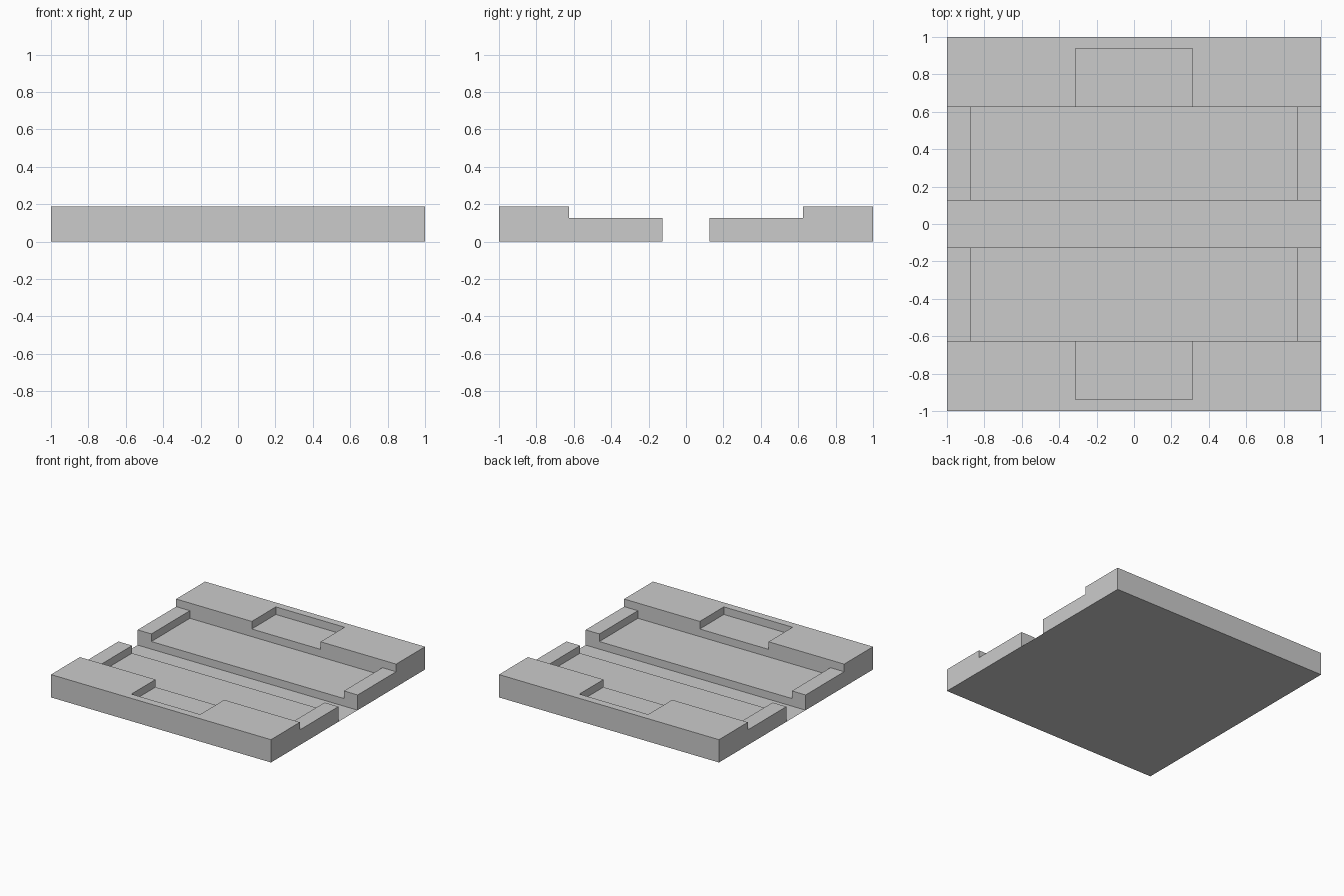
import bpy
import bmesh

if "Cube" in bpy.data.objects:
    bpy.data.objects.remove(bpy.data.objects["Cube"])


def box(name, x0, x1, y0, y1, z0, z1):
    bm = bmesh.new()
    bmesh.ops.create_cube(bm, size=1)
    bmesh.ops.scale(bm, vec=(x1 - x0, y1 - y0, z1 - z0), verts=bm.verts)
    bmesh.ops.translate(bm, vec=((x0 + x1) / 2, (y0 + y1) / 2, (z0 + z1) / 2), verts=bm.verts)
    mesh = bpy.data.meshes.new(name)
    bm.to_mesh(mesh)
    bm.free()
    obj = bpy.data.objects.new(name, mesh)
    bpy.context.collection.objects.link(obj)
    return obj


# Raised half slab, on the +y side
slab = box("stepped_slab", -1, 1, 0.125, 1, 0, 0.1875)

# Low shelf, recessed tray and outer pocket cut from the top
cutters = [
    box("shelf_cutter", -1.1, 1.1, 0, 0.625, 0.125, 0.4),
    box("tray_cutter", -0.875, 0.875, 0, 0.625, 0.0625, 0.4),
    box("pocket_cutter", -0.3125, 0.3125, 0.5, 0.9375, 0.125, 0.4),
]
for cutter in cutters:
    cutter.hide_render = True
    cutter.display_type = 'WIRE'
    cutter.hide_set(True)
    cut = slab.modifiers.new(cutter.name, 'BOOLEAN')
    cut.operation = 'DIFFERENCE'
    cut.solver = 'EXACT'
    cut.object = cutter

# Matching half on the -y side
mirror = slab.modifiers.new("mirror", 'MIRROR')
mirror.use_axis = (False, True, False)
mirror.use_mirror_merge = False

# Paper-thin floor of the central channel
bpy.ops.mesh.primitive_plane_add(size=1)
floor = bpy.context.object
floor.name = "channel_floor"
floor.scale = (2, 0.25, 1)
